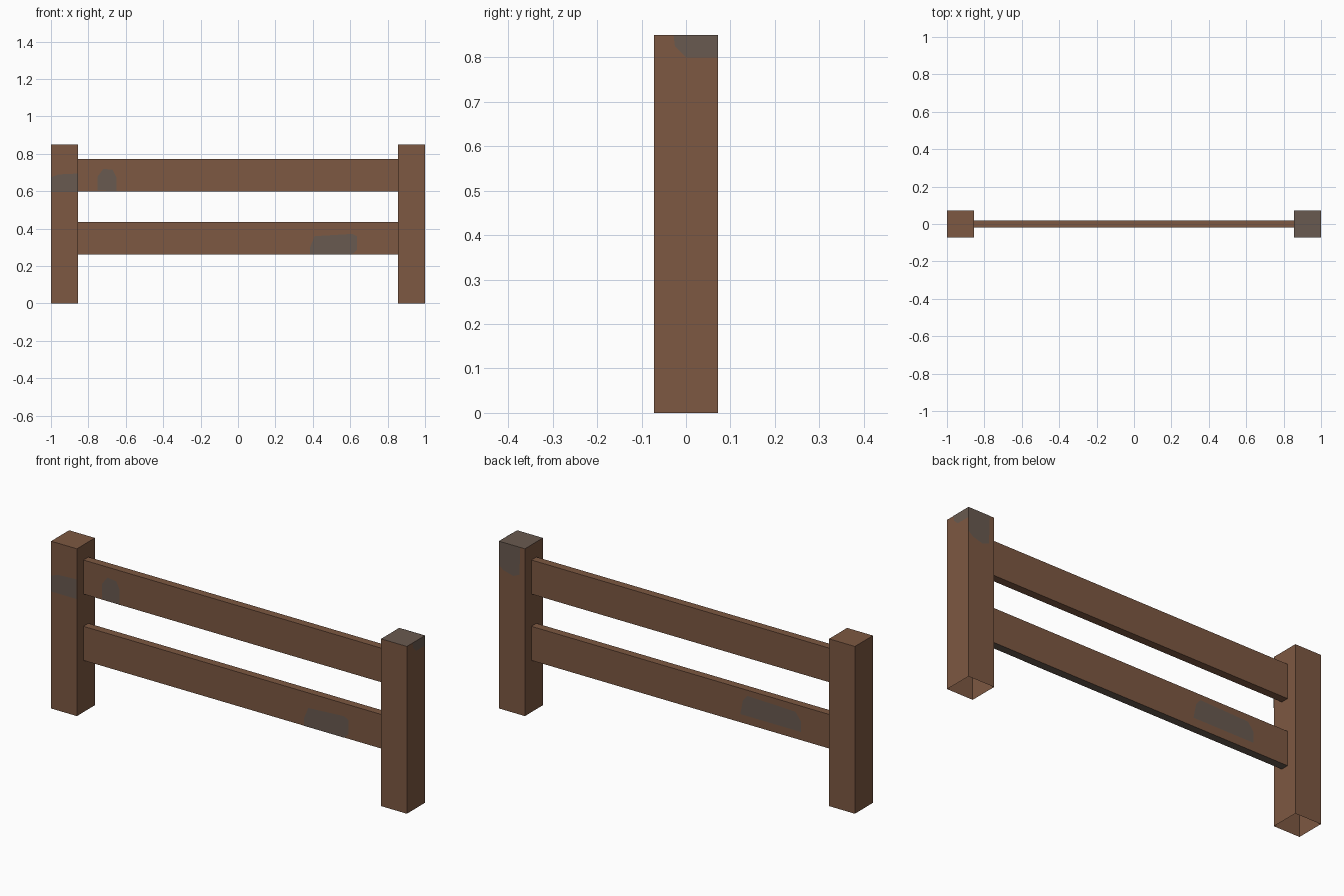
import bpy, bmesh
from mathutils import Vector

if "Cube" in bpy.data.objects:
    bpy.data.objects.remove(bpy.data.objects["Cube"])


def material(name, rgb):
    m = bpy.data.materials.new(name)
    m.diffuse_color = (*rgb, 1)
    m.use_nodes = True
    m.node_tree.nodes["Principled BSDF"].inputs["Base Color"].default_value = m.diffuse_color
    return m


WOOD = material("brown wood", (0.205, 0.098, 0.054))
WORN = material("grey worn wood", (0.141, 0.102, 0.080))


def add_object(name, bm):
    mesh = bpy.data.meshes.new(name)
    bm.to_mesh(mesh)
    bm.free()
    mesh.materials.append(WOOD)
    mesh.materials.append(WORN)
    obj = bpy.data.objects.new(name, mesh)
    bpy.context.collection.objects.link(obj)


def box(name, lo, hi, open_dirs=(), worn_dir=None):
    """Box shell with open sides and optionally one worn side."""
    lo, hi = Vector(lo), Vector(hi)
    bm = bmesh.new()
    bmesh.ops.create_cube(bm, size=1)
    for v in bm.verts:
        v.co = (lo + hi) / 2 + v.co * (hi - lo)
    bm.normal_update()
    for f in bm.faces:
        if worn_dir and f.normal.dot(Vector(worn_dir)) > 0.9:
            f.material_index = 1
    gone = [f for f in bm.faces
            if any(f.normal.dot(Vector(d)) > 0.9 for d in open_dirs)]
    bmesh.ops.delete(bm, geom=gone, context='FACES')
    add_object(name, bm)


def patch(name, axis, level, outline):
    """Flat worn patch facing along axis (0 = x, 1 = y)."""
    sign = 1 if level > 0 else -1
    level += sign * 0.0012
    bm = bmesh.new()
    f = bm.faces.new([bm.verts.new((level, a, z) if axis == 0 else (a, level, z))
                      for a, z in outline])
    f.material_index = 1
    f.normal_update()
    if f.normal[axis] * sign < 0:
        f.normal_flip()
    add_object(name, bm)


P, R, INNER, TOP = 0.0725, 0.02, 0.855, 0.85
DOWN, UP = (0, 0, -1), (0, 0, 1)

# posts, open underneath, the right one with a worn top
box("left_post", (-1, -P, 0), (-INNER, P, TOP), [DOWN])
box("right_post", (INNER, -P, 0), (1, P, TOP), [DOWN], UP)

# rails between the posts
ENDS = [(1, 0, 0), (-1, 0, 0)]
box("lower_rail", (-INNER, -R, 0.263), (INNER, R, 0.436), ENDS, DOWN)
box("upper_rail", (-INNER, -R, 0.60), (INNER, R, 0.773), ENDS)

# worn patches on the front
patch("left_post_patch", 1, -P,
      [(-1, 0.595), (-INNER, 0.595), (-INNER, 0.695), (-0.96, 0.69), (-1, 0.675)])
patch("upper_rail_patch", 1, -R,
      [(-0.75, 0.605), (-0.65, 0.60), (-0.65, 0.675), (-0.67, 0.715),
       (-0.72, 0.72), (-0.75, 0.68)])
patch("lower_rail_front_patch", 1, -R,
      [(0.385, 0.263), (0.61, 0.263), (0.635, 0.285), (0.635, 0.36),
       (0.61, 0.372), (0.41, 0.36), (0.385, 0.30)])

# worn patches on the back and right side
patch("lower_rail_back_patch", 1, R,
      [(-0.32, 0.305), (-0.66, 0.305), (-0.66, 0.36), (-0.63, 0.40),
       (-0.36, 0.408), (-0.335, 0.38)])
patch("right_post_back_patch", 1, P,
      [(1, TOP), (1, 0.73), (0.975, 0.71), (0.92, 0.695), (0.885, 0.71), (0.88, TOP)])
patch("right_post_side_patch", 0, 1.0,
      [(-0.028, TOP), (-0.025, 0.825), (0, 0.80), (P, 0.80), (P, TOP)])
